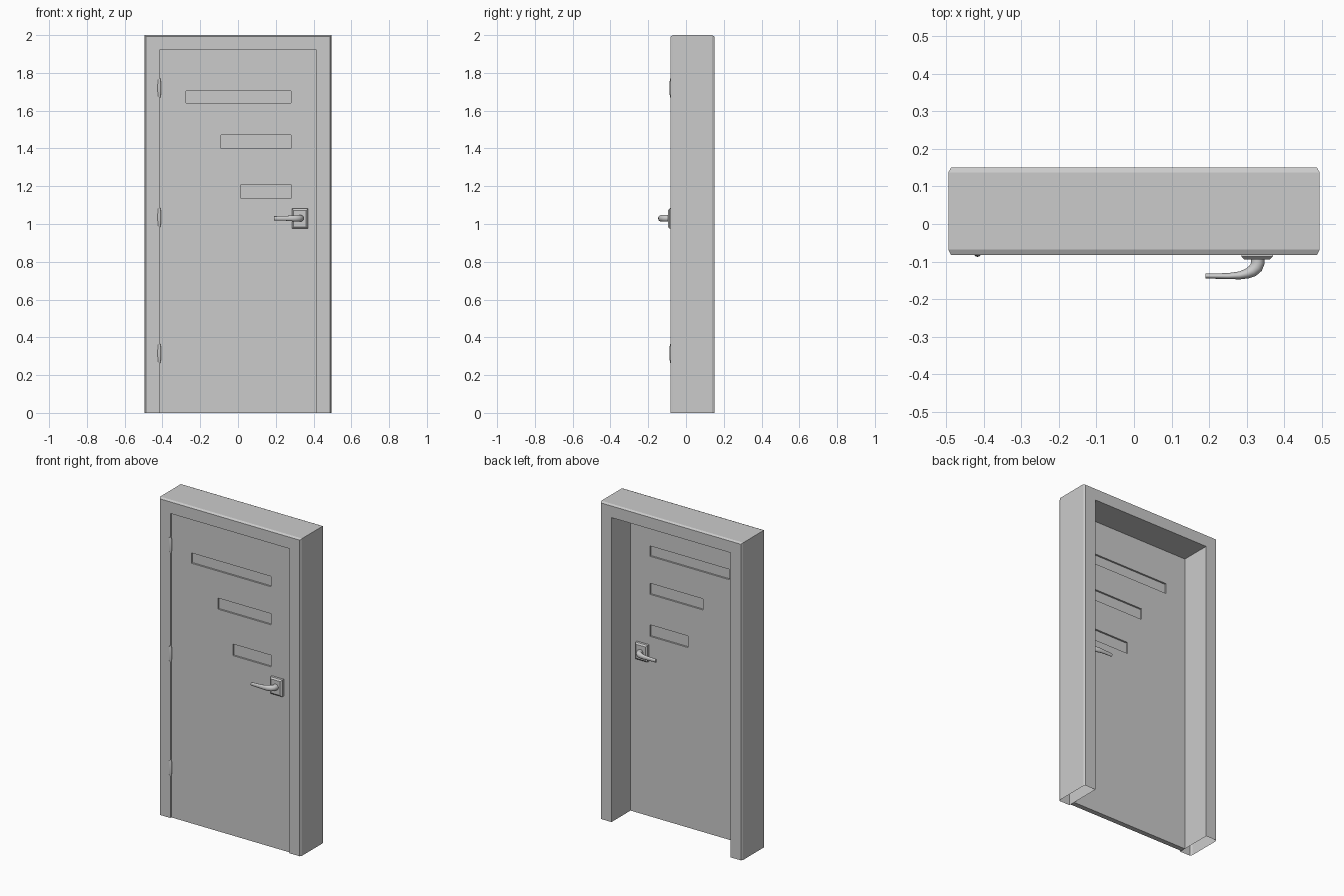
import bpy, bmesh, math
from mathutils import Vector

if "Cube" in bpy.data.objects:
    bpy.data.objects.remove(bpy.data.objects["Cube"])

HALF_W, OPEN_H = 0.415, 1.92          # door opening
DOOR_F, DOOR_B = -0.072, -0.040       # door front and back faces
MID = (DOOR_F + DOOR_B) / 2


def finish(name, bm, smooth=False):
    bmesh.ops.recalc_face_normals(bm, faces=bm.faces)
    me = bpy.data.meshes.new(name)
    bm.to_mesh(me)
    bm.free()
    ob = bpy.data.objects.new(name, me)
    bpy.context.collection.objects.link(ob)
    if smooth:
        bpy.ops.object.select_all(action='DESELECT')
        ob.select_set(True)
        bpy.context.view_layer.objects.active = ob
        bpy.ops.object.shade_smooth_by_angle(angle=math.radians(35))
    return ob


def add_box(bm, x0, x1, y0, y1, z0, z1):
    vs = bmesh.ops.create_cube(bm, size=1)['verts']
    for v in vs:
        v.co = Vector(((x0 + x1) / 2 + v.co.x * (x1 - x0),
                       (y0 + y1) / 2 + v.co.y * (y1 - y0),
                       (z0 + z1) / 2 + v.co.z * (z1 - z0)))


def loft(bm, rings, cap=True):
    loops = [[bm.verts.new(p) for p in r] for r in rings]
    n = len(loops[0])
    for a, b in zip(loops, loops[1:]):
        for i in range(n):
            bm.faces.new((a[i], a[(i + 1) % n], b[(i + 1) % n], b[i]))
    if cap:
        bm.faces.new(loops[0])
        bm.faces.new(loops[-1])


# Frame: hollow chamfered profile swept up, across and down, open at the floor
profile = [(0, -0.082), (0.073, -0.082), (0.08, -0.068),
           (0.08, 0.137), (0.073, 0.15), (0, 0.15)]
bm = bmesh.new()
loft(bm, [[(s * (HALF_W + u), y, (OPEN_H + u) if top else 0) for u, y in profile]
          for s, top in ((-1, 0), (-1, 1), (1, 1), (1, 0))], cap=False)
finish("door_frame", bm)

# Door leaf with three window openings
windows = [(-0.275, 1.64, 1.705), (-0.09, 1.40, 1.47), (0.015, 1.135, 1.208)]
bm = bmesh.new()
add_box(bm, -HALF_W, HALF_W, DOOR_F, DOOR_B, 0, OPEN_H)
door = finish("door_leaf", bm)
bm = bmesh.new()
for x, z0, z1 in windows:
    add_box(bm, x, 0.28, DOOR_F - 0.1, DOOR_B + 0.1, z0, z1)
cutter = finish("window_cutter", bm)
cutter.hide_render = True
mod = door.modifiers.new("windows", 'BOOLEAN')
mod.operation, mod.solver, mod.object = 'DIFFERENCE', 'EXACT', cutter
bpy.context.view_layer.objects.active = door
bpy.ops.object.modifier_apply(modifier=mod.name)
bpy.data.objects.remove(cutter)

# Recessed panes
for i, (x, z0, z1) in enumerate(windows):
    bm = bmesh.new()
    add_box(bm, x, 0.28, MID - 0.005, MID + 0.005, z0, z1)
    finish(f"window_pane_{i + 1}", bm)

# Handles on both sides: chamfered plate and tapered bent lever
HX, HZ = 0.328, 1.03
path = [(0.33, -0.085, 0.018, 0.018), (0.33, -0.104, 0.018, 0.018),
        (0.326, -0.115, 0.0175, 0.018), (0.316, -0.125, 0.016, 0.018),
        (0.302, -0.132, 0.0135, 0.017), (0.282, -0.137, 0.0105, 0.015),
        (0.25, -0.139, 0.008, 0.0125), (0.19, -0.1385, 0.0065, 0.011)]


def handle(side, flip):
    fy = (lambda y: 2 * MID - y) if flip else (lambda y: y)
    bm = bmesh.new()
    loft(bm, [[(HX + sx * (0.042 - d), fy(y), HZ - 0.002 + sz * (0.053 - d))
               for sx, sz in ((-1, -1), (1, -1), (1, 1), (-1, 1))]
              for d, y in ((0, DOOR_F), (0, -0.087), (0.009, -0.095))])
    finish(f"handle_plate_{side}", bm)
    rings = []
    for i, (x, y, r, rz) in enumerate(path):
        a, b = path[max(i - 1, 0)], path[min(i + 1, len(path) - 1)]
        t = Vector((b[0] - a[0], b[1] - a[1])).normalized()
        ring = []
        for k in range(20):
            c, s = math.cos(k * math.tau / 20), math.sin(k * math.tau / 20)
            ring.append((x - t.y * r * c, fy(y + t.x * r * c), HZ + rz * s))
        rings.append(ring)
    bm = bmesh.new()
    loft(bm, rings)
    finish(f"handle_lever_{side}", bm, smooth=True)


handle("front", False)
handle("back", True)

# Hinge barrels, slightly tapered towards both ends
for i, zc in enumerate((0.315, 1.035, 1.72)):
    rings = [[(-0.417 + r * math.cos(k * math.tau / 16),
               -0.078 + r * math.sin(k * math.tau / 16), zc + h) for k in range(16)]
             for h, r in ((-0.05, 0.006), (-0.035, 0.0085), (0, 0.0095),
                          (0.035, 0.0085), (0.05, 0.006))]
    bm = bmesh.new()
    loft(bm, rings)
    finish(f"hinge_{i + 1}", bm, smooth=True)
